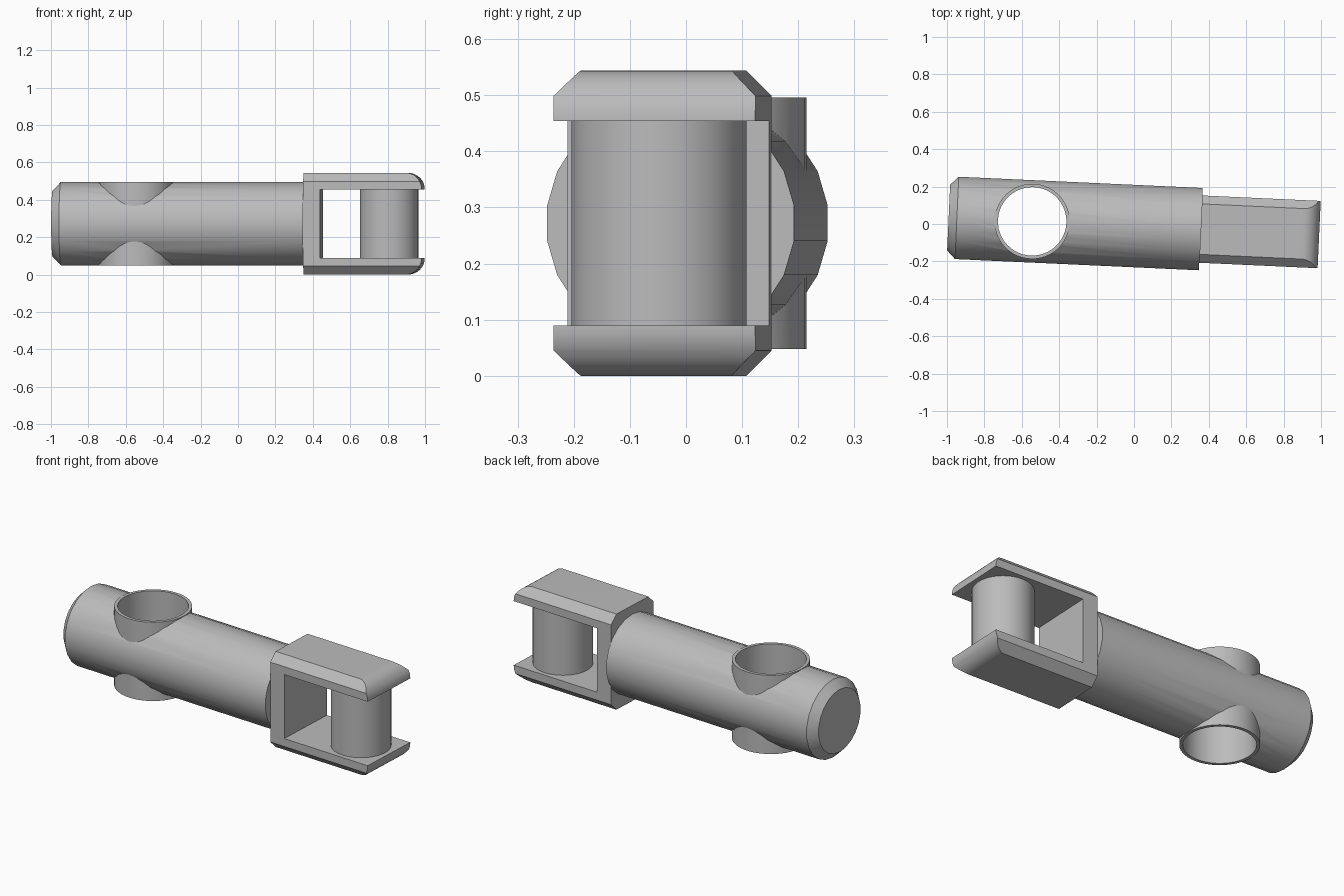
import bpy, bmesh, math
from mathutils import Matrix, Vector

cube = bpy.data.objects.get("Cube")
if cube:
    bpy.data.objects.remove(cube)

GREY = (0.5, 0.5, 0.5, 1)
metal = bpy.data.materials.new("plain grey")
metal.use_nodes = True
metal.diffuse_color = GREY
metal.node_tree.nodes["Principled BSDF"].inputs["Base Color"].default_value = GREY

MID = 0.272          # height of the rod axis
TOP = 2 * MID
TURN = Matrix.Translation((0, -0.011, 0)) @ Matrix.Rotation(math.radians(-2.63), 4, 'Z')


def finish(name, bm):
    bmesh.ops.recalc_face_normals(bm, faces=bm.faces)
    mesh = bpy.data.meshes.new(name)
    bm.to_mesh(mesh)
    bm.free()
    mesh.materials.append(metal)
    ob = bpy.data.objects.new(name, mesh)
    bpy.context.collection.objects.link(ob)
    return ob


def extrude(name, points, direction):
    """Solid made by sweeping a closed outline along a direction."""
    bm = bmesh.new()
    face = bm.faces.new([bm.verts.new(p) for p in points])
    new = bmesh.ops.extrude_face_region(bm, geom=[face])["geom"]
    bmesh.ops.translate(bm, vec=direction,
                        verts=[v for v in new if isinstance(v, bmesh.types.BMVert)])
    return finish(name, bm)


def upright(name, x, radius, z0, z1, sides=48):
    ring = [(x + radius * math.cos(math.tau * i / sides),
             radius * math.sin(math.tau * i / sides), z0) for i in range(sides)]
    return extrude(name, ring, Vector((0, 0, z1 - z0)))


def combine(ob, other, operation):
    other.hide_render = True
    mod = ob.modifiers.new(operation.lower(), 'BOOLEAN')
    mod.operation, mod.object, mod.solver = operation, other, 'EXACT'
    bpy.context.view_layer.objects.active = ob
    bpy.ops.object.modifier_apply(modifier=mod.name)
    bpy.data.objects.remove(other)


# Round rod with a chamfered end
SIDES = 22
bm = bmesh.new()
rings = []
for x, r in ((-0.992, 0.178), (-0.948, 0.2225), (0.357, 0.2225)):
    ring = []
    for i in range(SIDES):
        a = math.pi / 2 + math.tau * i / SIDES
        ring.append(bm.verts.new((x, r * math.cos(a), MID + r * math.sin(a))))
    rings.append(ring)
for a, b in zip(rings, rings[1:]):
    for i in range(SIDES):
        j = (i + 1) % SIDES
        bm.faces.new((a[i], a[j], b[j], b[i]))
bm.faces.new(rings[0])
bm.faces.new(rings[-1])
rod = finish("rod", bm)

# Cross sleeve joined to the rod, then bored through
combine(rod, upright("cross_sleeve", -0.545, 0.201, 0.048, TOP - 0.048), 'UNION')
combine(rod, upright("bore_cutter", -0.545, 0.183, -0.1, TOP + 0.1), 'DIFFERENCE')

# Fork: C-shaped side outline with rounded tips, trimmed by a chamfered section
BACK, WALL, TIP, PLATE = 0.357, 0.448, 0.991, 0.09
R = PLATE - 0.003
arc = [math.radians(a) for a in range(0, 91, 9)]
lower = [(WALL, PLATE), (TIP, PLATE)]
lower += [(TIP - R + R * math.cos(a), R - R * math.sin(a)) for a in arc]
lower.append((BACK, 0))
upper = [(x, TOP - z) for x, z in reversed(lower)]
fork = extrude("fork", [(x, -0.3, z) for x, z in lower + upper], Vector((0, 0.6, 0)))
W, C = 0.18, 0.045
section = [(-W, C), (C - W, 0), (W - C, 0), (W, C),
           (W, TOP - C), (W - C, TOP), (C - W, TOP), (-W, TOP - C)]
trim = extrude("fork_trim", [(0.2, y, z) for y, z in section], Vector((1, 0, 0)))
combine(fork, trim, 'INTERSECT')

# Pin between the fork plates
pin = upright("fork_pin", 0.809, 0.156, PLATE - 0.01, TOP - PLATE + 0.01)

# Slight turn of the whole assembly, smooth shading with sharp edges
for ob in (rod, fork, pin):
    ob.data.transform(TURN)
    bpy.ops.object.select_all(action='DESELECT')
    ob.select_set(True)
    bpy.context.view_layer.objects.active = ob
    bpy.ops.object.shade_smooth_by_angle(angle=math.radians(30))
